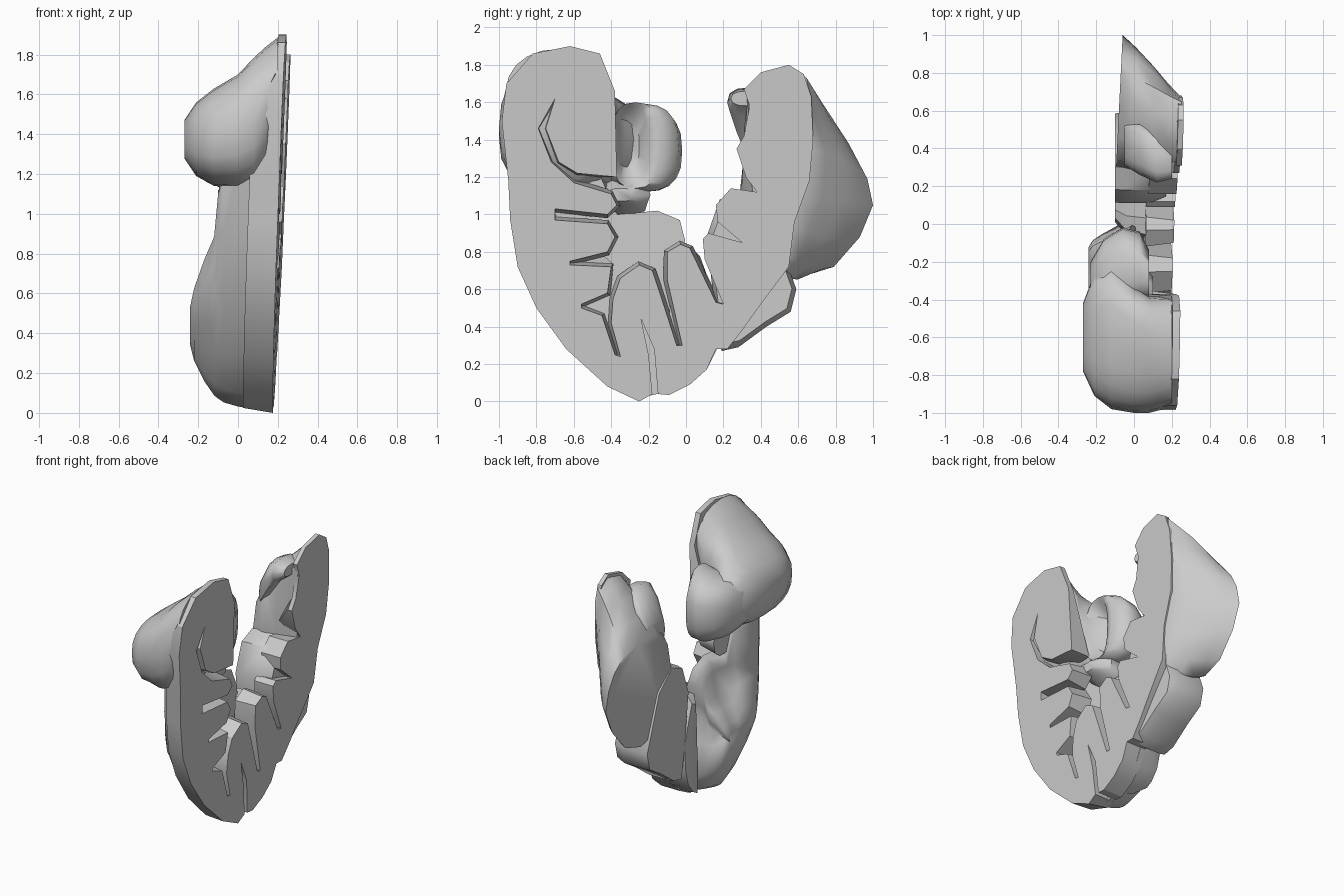
import bpy, bmesh, math

grey = bpy.data.materials.new("warm_grey")
grey.diffuse_color = (0.6, 0.6, 0.6, 1)


def cut(y, z):
    """x of the slanted slice plane"""
    return 0.18 + 0.04 * z + 0.02 * y


def loft(name, rings, angle=40):
    """Skin a list of equal-length rings of 3D points and cap both ends."""
    bm = bmesh.new()
    rows = [[bm.verts.new(p) for p in ring] for ring in rings]
    n = len(rows[0])
    for a, b in zip(rows, rows[1:]):
        for i in range(n):
            j = (i + 1) % n
            bm.faces.new((a[i], a[j], b[j], b[i]))
    bm.faces.new(rows[0])
    bm.faces.new(rows[-1][::-1])
    bmesh.ops.recalc_face_normals(bm, faces=bm.faces)
    mesh = bpy.data.meshes.new(name)
    bm.to_mesh(mesh)
    bm.free()
    obj = bpy.data.objects.new(name, mesh)
    bpy.context.collection.objects.link(obj)
    mesh.materials.append(grey)
    bpy.ops.object.select_all(action='DESELECT')
    obj.select_set(True)
    bpy.context.view_layer.objects.active = obj
    bpy.ops.object.shade_smooth_by_angle(angle=math.radians(angle))
    return obj


def oval(x, y0, y1, z0, z1, n=20, power=0.75):
    """Rounded-box ring at depth x filling the given y and z ranges."""
    ring = []
    for i in range(n):
        t = 2 * math.pi * i / n
        c, s = math.cos(t), math.sin(t)
        c = math.copysign(abs(c) ** power, c)
        s = math.copysign(abs(s) ** power, s)
        ring.append((x, (y0 + y1) / 2 + c * (y1 - y0) / 2,
                     (z0 + z1) / 2 + s * (z1 - z0) / 2))
    return ring


def scaled(x, prof, cy, cz, sy, top, low):
    """Profile at depth x, scaled about a centre, with separate z scales up and down."""
    return [(x, cy + (y - cy) * sy, cz + (z - cz) * (top if z > cz else low))
            for y, z in prof]


# Sliced face with its folds: front curl, then fingers, then rear arm
outer = [(-.38, 1.66), (-.46, 1.86), (-.62, 1.9), (-.82, 1.86), (-.96, 1.7),
         (-.985, 1.5), (-.95, 1.18), (-.94, .97), (-.9, .72), (-.8, .5),
         (-.64, .28), (-.42, .08), (-.25, 0)]
fingers_low = [(-.18, .04), (-.2, .25), (-.24, .44), (-.17, .28), (-.15, .04),
               (-.09, .035), (.02, .09), (.11, .17), (.16, .28)]
arm = [(.22, .28), (.3, .38), (.4, .52), (.55, .72), (.58, .96), (.66, 1.18),
       (.68, 1.4), (.67, 1.63), (.63, 1.75), (.55, 1.8), (.4, 1.76),
       (.31, 1.67), (.34, 1.58), (.31, 1.42), (.27, 1.35), (.32, 1.2),
       (.38, 1.12), (.24, 1.14), (.16, 1.05), (.17, .96), (.3, .85),
       (.12, .9), (.09, .87), (.1, .76), (.2, .52)]
fingers_top = [(.16, .53), (.02, .82), (-.03, .84), (-.1, .8), (-.1, .65),
               (-.02, .3), (-.05, .3), (-.13, .55), (-.18, .7), (-.25, .73),
               (-.35, .66), (-.39, .55), (-.4, .42), (-.35, .24)]
curl_inside = [(-.38, .25), (-.45, .46), (-.56, .5), (-.56, .52), (-.42, .58),
               (-.4, .72), (-.62, .73), (-.62, .75), (-.42, .8), (-.38, .88),
               (-.42, .95), (-.7, .97), (-.7, 1.03), (-.42, 1.0),
               (-.37, 1.05), (-.4, 1.11), (-.6, 1.17), (-.72, 1.28),
               (-.79, 1.46), (-.7, 1.62), (-.75, 1.46), (-.68, 1.28),
               (-.58, 1.22), (-.37, 1.2)]
face = outer + fingers_low + arm + fingers_top + curl_inside
fold_start = len(outer + fingers_low + arm) - 1
back = []
for i, (y, z) in enumerate(face):
    depth = .15
    if y > .5 or (y > .25 and z > 1.3):
        depth = .03                      # the arm bulge takes over here
    elif z > 1.55:
        depth = .04                      # the head bulb takes over here
    x = cut(y, z) - depth
    if i < len(outer) and z < 1.3:       # the outer rim leans inward
        y, z = -.2 + (y + .2) * .93, max(z, .025)
    elif i > fold_start and i < len(face) - 1:   # folds narrow with depth
        (ay, az), (by, bz) = face[i - 1], face[i + 1]
        ty, tz = by - ay, bz - az
        ln = math.hypot(ty, tz)
        y, z = y + .02 * tz / ln, z - .02 * ty / ln
    back.append((x, y, z))
loft("sliced_face", [[(cut(y, z), y, z) for y, z in face], back], 30)

# Rounded body behind the lower curl, with a dished saddle on its inner edge
body = [(-.93, 1.25), (-.94, .97), (-.9, .72), (-.8, .5), (-.64, .28),
        (-.42, .09), (-.25, .02), (-.05, .06), (.08, .2), (.04, .45),
        (-.05, .62), (-.02, .72), (.01, .86), (-.02, .97), (-.15, 1.02),
        (-.38, 1.0), (-.5, 1.25)]
rings = [scaled(x, body, -.2, .42, *s) for x, *s in
         [(.07, .93, 1, 1), (0, .83, .97, .97), (-.07, .73, .92, .92),
          (-.1, .66, .82, .87), (-.12, .62, .56, .83), (-.17, .52, .42, .65),
          (-.22, .4, .25, .4), (-.24, .28, .14, .2)]]
for k, dish in enumerate((.1, .06, .015)):
    rings[k] = [(x - dish * min(1, max(0, (z - .55) / .4)) if y > -.42 else x, y, z)
                for x, y, z in rings[k]]
loft("curl_body", rings, 60)

# Bulbous head behind the upper curl
loft("head_bulb", [oval(*s) for s in
                   [(.2, -.96, -.4, 1.45, 1.885, 20, .95),
                    (.14, -.985, -.385, 1.18, 1.84, 20, .85),
                    (.08, -1, -.38, 1.14, 1.785, 20, .8), (0, -1, -.32, 1.13, 1.7),
                    (-.12, -.98, -.2, 1.14, 1.63), (-.21, -.91, -.26, 1.19, 1.56),
                    (-.27, -.78, -.42, 1.28, 1.47)]], 60)

# Hollowed inner lobe next to the head, and the strand under it
loft("inner_lobe", [oval(*s) for s in
                    [(-.04, -.34, -.25, 1.25, 1.48),
                     (.06, -.38, -.2, 1.16, 1.58),
                     (.08, -.4, -.14, 1.14, 1.6), (.03, -.42, -.04, 1.12, 1.59),
                     (-.06, -.45, -.02, 1.12, 1.56),
                     (-.16, -.48, -.08, 1.16, 1.53),
                     (-.23, -.5, -.2, 1.24, 1.46)]], 60)
loft("lobe_strand", [oval(.1, -.42, -.28, 1.07, 1.14, 10),
                     oval(.03, -.44, -.19, 1.03, 1.18, 10),
                     oval(-.08, -.45, -.2, .98, 1.22, 10)], 50)

# Rear arm: flares from the sliced face out to a flat back
arm_front = [(.33, 1.66), (.42, 1.765), (.55, 1.8), (.645, 1.73), (.675, 1.55),
             (.68, 1.35), (.64, 1.1), (.58, .92), (.55, .78), (.5, .7),
             (.38, .8), (.35, 1.2)]
arm_back = [(.34, 1.3), (.46, 1.42), (.66, 1.42), (.8, 1.39), (.91, 1.3),
            (.97, 1.19), (1, 1.05), (.93, .88), (.79, .72), (.63, .67),
            (.35, .75), (.3, 1.09)]
rings = [[(cut(y, z) - .01, y, z) for y, z in arm_front]]
for t, bulge in ((.2, .015), (.45, .03), (.75, .025), (1, 0)):
    ring = []
    for (y0, z0), (y1, z1) in zip(arm_front, arm_back):
        y, z = y0 + (y1 - y0) * t, z0 + (z1 - z0) * t
        dy, dz = y - .6, z - 1.15
        ln = math.hypot(dy, dz)
        xf = cut(y0, z0) - .01
        xb = -.11 + .05 * y1
        ring.append((xf + (xb - xf) * t, y + bulge * dy / ln, z + bulge * dz / ln))
    rings.append(ring)
loft("arm_bulge", rings, 45)

# Lower arm block and inner folds
block = [(.19, .27), (.28, .29), (.43, .4), (.56, .48), (.59, .6), (.54, .74),
         (.45, 1.0), (.3, 1.13), (.18, 1.08), (.11, .88), (.13, .7), (.16, .45)]
loft("arm_block", [scaled(x, block, .35, .65, s, s, s) for x, s in
                   [(.17, .9), (.1, 1), (-.06, 1), (-.1, .98)]], 45)

# Finger mass joining body and arm
finger = [(-.1, .06), (0, .09), (.11, .17), (.17, .29), (.2, .5), (.12, .66),
          (.03, .82), (-.06, .8), (-.08, .6), (-.1, .3)]
loft("finger_mass", [scaled(x, finger, .12, .45, sy, sz, sz) for x, sy, sz in
                     [(.08, 1, 1), (-.04, .85, .97), (-.1, .5, .88)]], 45)

# Spur near the top of the arm
loft("arm_spur", [oval(.2, .24, .44, 1.58, 1.66, 12),
                  oval(.12, .22, .48, 1.52, 1.68, 12),
                  oval(.03, .26, .54, 1.38, 1.63, 12),
                  oval(-.05, .31, .54, 1.28, 1.5, 12)], 50)
